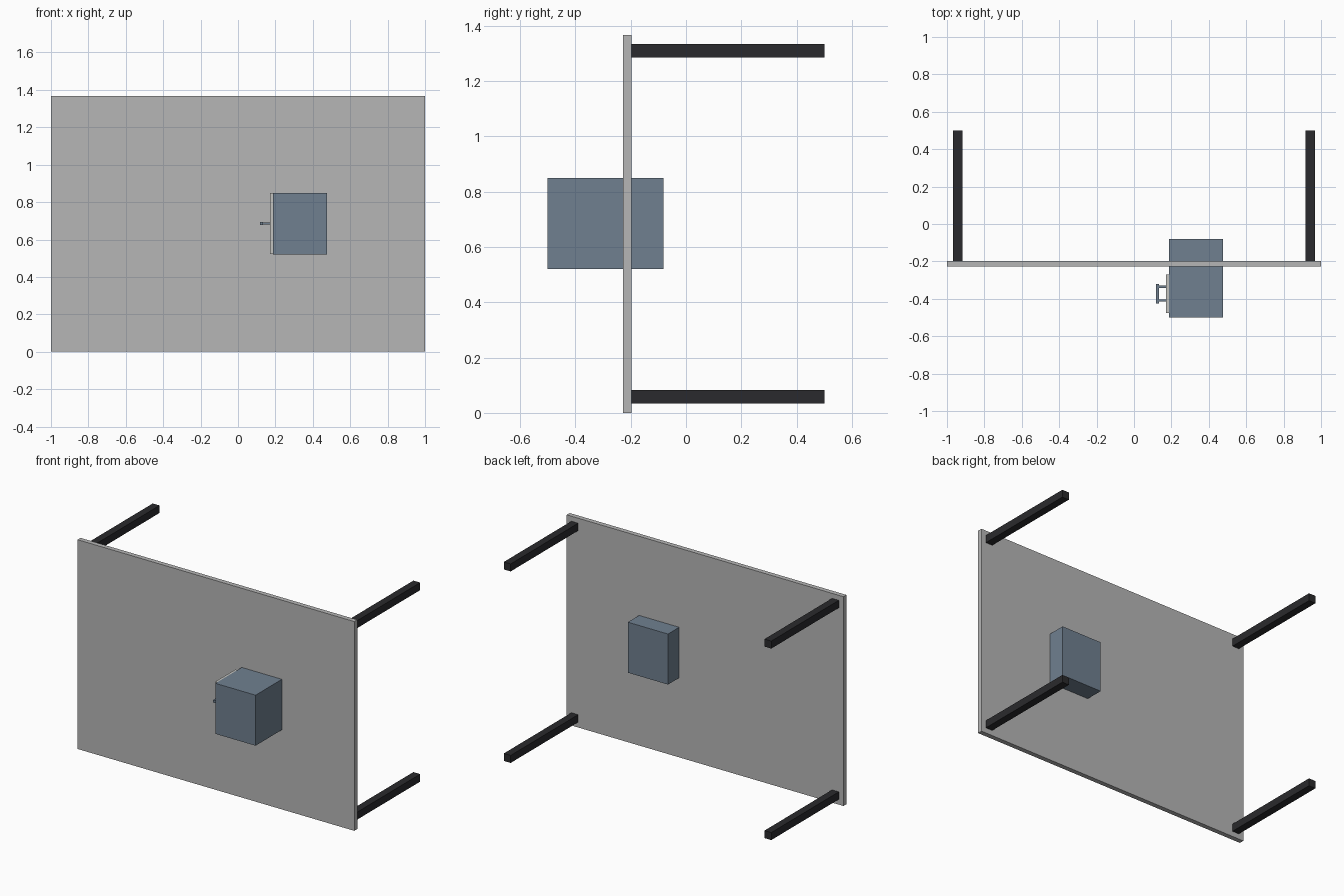
import bpy
from mathutils import Vector

cube = bpy.data.objects.get("Cube")
if cube:
    bpy.data.objects.remove(cube, do_unlink=True)


def material(name, colour):
    m = bpy.data.materials.new(name)
    m.use_nodes = True
    rgba = (*colour, 1)
    m.diffuse_color = rgba
    m.node_tree.nodes["Principled BSDF"].inputs["Base Color"].default_value = rgba
    return m


GREY = material("light grey", (0.47, 0.47, 0.47))
BLACK = material("charcoal", (0.023, 0.023, 0.026))
SLATE = material("slate blue", (0.162, 0.216, 0.279))
PALE = material("pale grey", (0.55, 0.55, 0.53))


def box(name, low, high, mat):
    """Box between two opposite corners."""
    low, high = Vector(low), Vector(high)
    bpy.ops.mesh.primitive_cube_add(size=1, location=(low + high) / 2)
    ob = bpy.context.object
    ob.name = name
    ob.scale = high - low
    bpy.ops.object.transform_apply(location=False, rotation=False, scale=True)
    ob.data.materials.append(mat)
    return ob


# Table top, standing on its long edge
FRONT, BACK = -0.228, -0.197
box("table_top", (-1, FRONT, 0), (1, BACK, 1.367), GREY)

# Four square legs pointing backwards
LEG = 0.0245
for side, x in (("right", -0.942), ("left", 0.942)):
    for level, z in (("lower", 0.059), ("upper", 1.31)):
        box(f"{level}_{side}_leg", (x - LEG, BACK, z - LEG), (x + LEG, 0.5, z + LEG), BLACK)

# Cabinet passing through the table top, with a door on its right side
box("cabinet", (0.187, -0.5, 0.52), (0.477, -0.081, 0.85), SLATE)
box("cabinet_door", (0.17, -0.475, 0.522), (0.187, -0.27, 0.848), PALE)

# Door handle: grip bar on two posts
Z = 0.686
box("handle_bar", (0.117, -0.425, Z - 0.008), (0.134, -0.32, Z + 0.008), SLATE)
for name, y in (("front", -0.409), ("rear", -0.335)):
    box(f"{name}_handle_post", (0.13, y - 0.006, Z - 0.006), (0.172, y + 0.006, Z + 0.006), SLATE)
